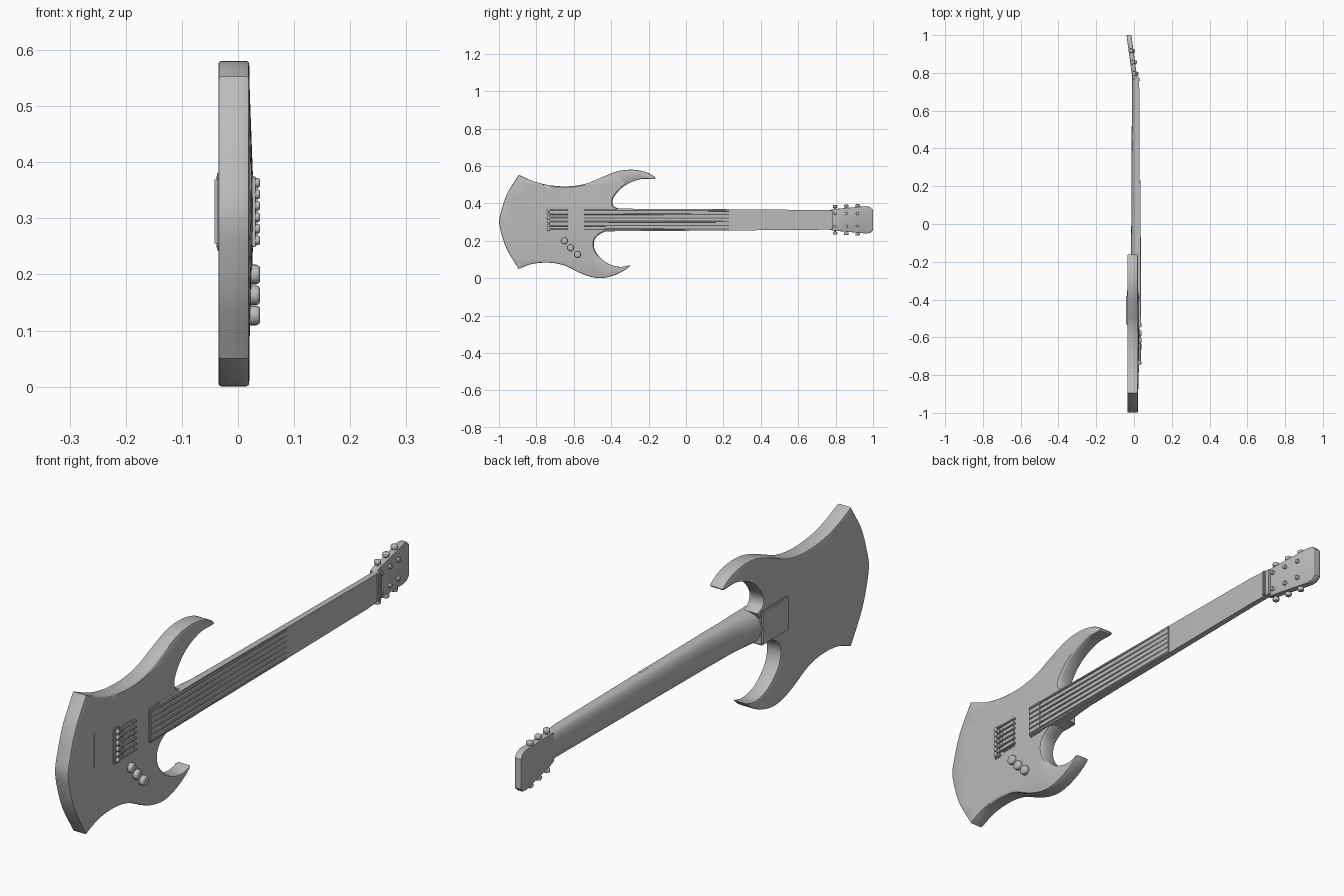
import bpy, bmesh, math
from mathutils import Vector, Matrix

old = bpy.data.objects.get("Cube")
if old:
    bpy.data.objects.remove(old, do_unlink=True)

grey = bpy.data.materials.new("plain grey")
grey.use_nodes = True
grey.diffuse_color = (0.5, 0.5, 0.5, 1)
bsdf = next(n for n in grey.node_tree.nodes if n.type == 'BSDF_PRINCIPLED')
bsdf.inputs["Base Color"].default_value = (0.5, 0.5, 0.5, 1)

MID = 0.312          # height of the neck centre line


def finish(bm, name, angle=35):
    bmesh.ops.recalc_face_normals(bm, faces=bm.faces)
    mesh = bpy.data.meshes.new(name)
    bm.to_mesh(mesh)
    bm.free()
    mesh.materials.append(grey)
    ob = bpy.data.objects.new(name, mesh)
    bpy.context.collection.objects.link(ob)
    bpy.ops.object.select_all(action='DESELECT')
    ob.select_set(True)
    bpy.context.view_layer.objects.active = ob
    bpy.ops.object.shade_smooth_by_angle(angle=math.radians(angle))
    return ob


def smooth_run(pts, steps=6):
    """Catmull-Rom curve through the points, without the last one."""
    p = [Vector(q) for q in pts]
    p = [2 * p[0] - p[1]] + p + [2 * p[-1] - p[-2]]
    out = []
    for i in range(1, len(p) - 2):
        a, b, c, d = p[i - 1:i + 3]
        for k in range(steps):
            t = k / steps
            out.append(0.5 * (2 * b + (c - a) * t + (2 * a - 5 * b + 4 * c - d) * t * t
                              + (3 * b - a - 3 * c + d) * t ** 3))
    return out


def slab(outline, x0, x1, bevel):
    """Extrude a (y, z) outline from x0 to x1 with rounded rims."""
    bm = bmesh.new()
    face = bm.faces.new([bm.verts.new((x0, y, z)) for y, z in outline])
    geo = bmesh.ops.extrude_face_region(bm, geom=[face])["geom"]
    bmesh.ops.translate(bm, vec=(x1 - x0, 0, 0),
                        verts=[v for v in geo if isinstance(v, bmesh.types.BMVert)])
    rims = [e for e in bm.edges if abs(e.verts[0].co.x - e.verts[1].co.x) < 1e-6]
    bmesh.ops.bevel(bm, geom=rims, offset=bevel, segments=2, profile=0.5, affect='EDGES')
    return bm


def box(name, x, y, z, bevel=0.004):
    bm = bmesh.new()
    bmesh.ops.create_cube(bm, size=1)
    for v in bm.verts:
        v.co = [lo + (c + 0.5) * (hi - lo) for c, (lo, hi) in zip(v.co, (x, y, z))]
    bmesh.ops.bevel(bm, geom=bm.edges[:], offset=bevel, segments=2, affect='EDGES')
    return finish(bm, name)


def rod(name, a, b, r, sides=16, bevel=0.0):
    a, b = Vector(a), Vector(b)
    bm = bmesh.new()
    bmesh.ops.create_cone(bm, cap_ends=True, segments=sides, radius1=r, radius2=r,
                          depth=(b - a).length)
    if bevel:
        rims = [e for e in bm.edges if abs(e.verts[0].co.z - e.verts[1].co.z) < 1e-6]
        bmesh.ops.bevel(bm, geom=rims, offset=bevel, segments=3, profile=0.5, affect='EDGES')
    rot = (b - a).to_track_quat('Z', 'Y').to_matrix().to_4x4()
    bmesh.ops.transform(bm, matrix=Matrix.Translation((a + b) / 2) @ rot, verts=bm.verts)
    return finish(bm, name)


# Body outline: curved runs that meet at sharp corners
runs = [
    [(-0.895, 0.553), (-0.955, 0.455), (-0.985, 0.37), (-0.999, 0.303), (-0.985, 0.23),
     (-0.955, 0.15), (-0.895, 0.05)],
    [(-0.895, 0.05), (-0.82, 0.077), (-0.73, 0.083), (-0.65, 0.068), (-0.57, 0.03),
     (-0.51, 0.008), (-0.45, 0.001), (-0.385, 0.015), (-0.325, 0.045), (-0.297, 0.07)],
    [(-0.297, 0.07), (-0.355, 0.061), (-0.42, 0.08), (-0.475, 0.13), (-0.493, 0.18),
     (-0.478, 0.222), (-0.43, 0.252)],
    [(-0.43, 0.252), (-0.36, 0.372)],
    [(-0.36, 0.372), (-0.39, 0.39), (-0.388, 0.43), (-0.335, 0.49), (-0.25, 0.528),
     (-0.168, 0.53)],
    [(-0.168, 0.53), (-0.165, 0.54), (-0.21, 0.566), (-0.28, 0.58), (-0.36, 0.573),
     (-0.45, 0.54), (-0.53, 0.507), (-0.62, 0.492), (-0.72, 0.496), (-0.81, 0.517),
     (-0.895, 0.553)],
]
outline = [p for r in runs for p in smooth_run(r)]
bm = slab(outline, -0.035, 0.02, 0.005)
# Slice the body so that its front can be gently arched
cuts = [((0, 0, 0.1 + 0.05 * i), (0, 0, 1)) for i in range(9)]
cuts += [((0, -0.93 + 0.07 * i, 0), (0, 1, 0)) for i in range(10)]
for co, no in cuts:
    bmesh.ops.bisect_plane(bm, geom=bm.verts[:] + bm.edges[:] + bm.faces[:],
                           plane_co=co, plane_no=no, dist=1e-5)
for v in bm.verts:
    if v.co.x > 0.0199:
        fy = max(0, 1 - ((v.co.y + 0.52) / 0.42) ** 2)
        fz = max(0, 1 - abs(v.co.z - MID) / 0.24)
        v.co.x += 0.009 * fy * fz
finish(bm, "body", 40)

# Neck: D-shaped sections (y, half width, front x, back x), swelling into the heel
sections = [(-0.54, 0.059, 0.033, -0.03), (-0.40, 0.060, 0.033, -0.039),
            (-0.36, 0.060, 0.032, -0.037), (-0.31, 0.060, 0.032, -0.028),
            (-0.25, 0.059, 0.031, -0.020), (-0.10, 0.059, 0.031, -0.015),
            (0.30, 0.056, 0.030, -0.013), (0.70, 0.053, 0.029, -0.011),
            (0.785, 0.051, 0.024, -0.010)]
bm = bmesh.new()
rings = []
for y, w, front, back in sections:
    side = front - 0.014
    ring = [bm.verts.new((front, y, MID + w)), bm.verts.new((front, y, MID - w))]
    for i in range(13):
        a = math.pi * i / 12
        ring.append(bm.verts.new((side - (side - back) * math.sin(a) ** 0.8, y,
                                  MID - w * math.cos(a))))
    rings.append(ring)
for r0, r1 in zip(rings, rings[1:]):
    for i in range(len(r0)):
        j = (i + 1) % len(r0)
        bm.faces.new((r0[i], r0[j], r1[j], r1[i]))
bm.faces.new(rings[0])
bm.faces.new(rings[-1])
finish(bm, "neck", 40)
box("heel_plate", (-0.042, 0.0), (-0.535, -0.375), (MID - 0.062, MID + 0.062), 0.005)

# Headstock, tilted backwards
half = [(0.765, 0.051), (0.79, 0.058), (0.83, 0.061), (0.962, 0.073), (0.985, 0.069),
        (1.0, 0.054)]
shape = [(y, MID + w) for y, w in half] + [(y, MID - w) for y, w in reversed(half)]
bm = slab(shape, -0.008, 0.018, 0.003)


def tilt(y):
    return -0.135 * (y - 0.765)


for v in bm.verts:
    v.co.x += tilt(v.co.y)
finish(bm, "headstock")
box("nut", (0.01, 0.033), (0.757, 0.769), (MID - 0.05, MID + 0.05), 0.002)

# Tuners: three posts and pegs on each side
for n, y in enumerate((0.797, 0.857, 0.917)):
    x = 0.004 + tilt(y)
    for side, s in (("upper", 1), ("lower", -1)):
        edge = 0.064 + 0.04 * (y - 0.797)
        rod(f"{side}_peg_shaft_{n}", (x, y, MID + s * 0.05), (x, y, MID + s * edge), 0.005)
        rod(f"{side}_peg_{n}", (x, y, MID + s * edge), (x, y, MID + s * (edge + 0.015)),
            0.012, 16, 0.004)
        rod(f"{side}_post_{n}", (x, y, MID + s * 0.034), (x + 0.023, y, MID + s * 0.034),
            0.008, 12, 0.002)

# Pickups and bridge
box("bridge_pickup", (0.01, 0.032), (-0.705, -0.635), (MID - 0.058, MID + 0.058))
box("neck_pickup", (0.01, 0.035), (-0.55, -0.485), (MID - 0.063, MID + 0.063))
box("bridge_base", (0.01, 0.031), (-0.75, -0.715), (MID - 0.066, MID + 0.066))

# Six strings with their saddles
for i in range(6):
    z = MID + (i - 2.5) * 0.0205
    rod(f"saddle_{i}", (0.02, -0.735, z), (0.039, -0.735, z), 0.0085, 12, 0.003)
    rod(f"bridge_string_{i}", (0.034, -0.735, z), (0.033, -0.63, z), 0.004, 8)
    z1 = MID + (i - 2.5) * 0.0195
    rod(f"neck_string_{i}", (0.035, -0.545, z), (0.0305, 0.23, z1), 0.0035, 8)

# Thin raised playing surface under the strings
box("fingerboard", (0.02, 0.0325), (-0.50, 0.232), (MID - 0.057, MID + 0.057), 0.0015)

# Control knobs
for n, (y, z) in enumerate(((-0.65, 0.2), (-0.617, 0.163), (-0.58, 0.127))):
    rod(f"knob_{n}", (0.015, y, z), (0.0395, y, z), 0.0175, 20, 0.007)

# Shallow raised strip near the tail
box("tail_strip", (0.015, 0.0245), (-0.855, -0.849), (0.275, 0.40), 0.001)
